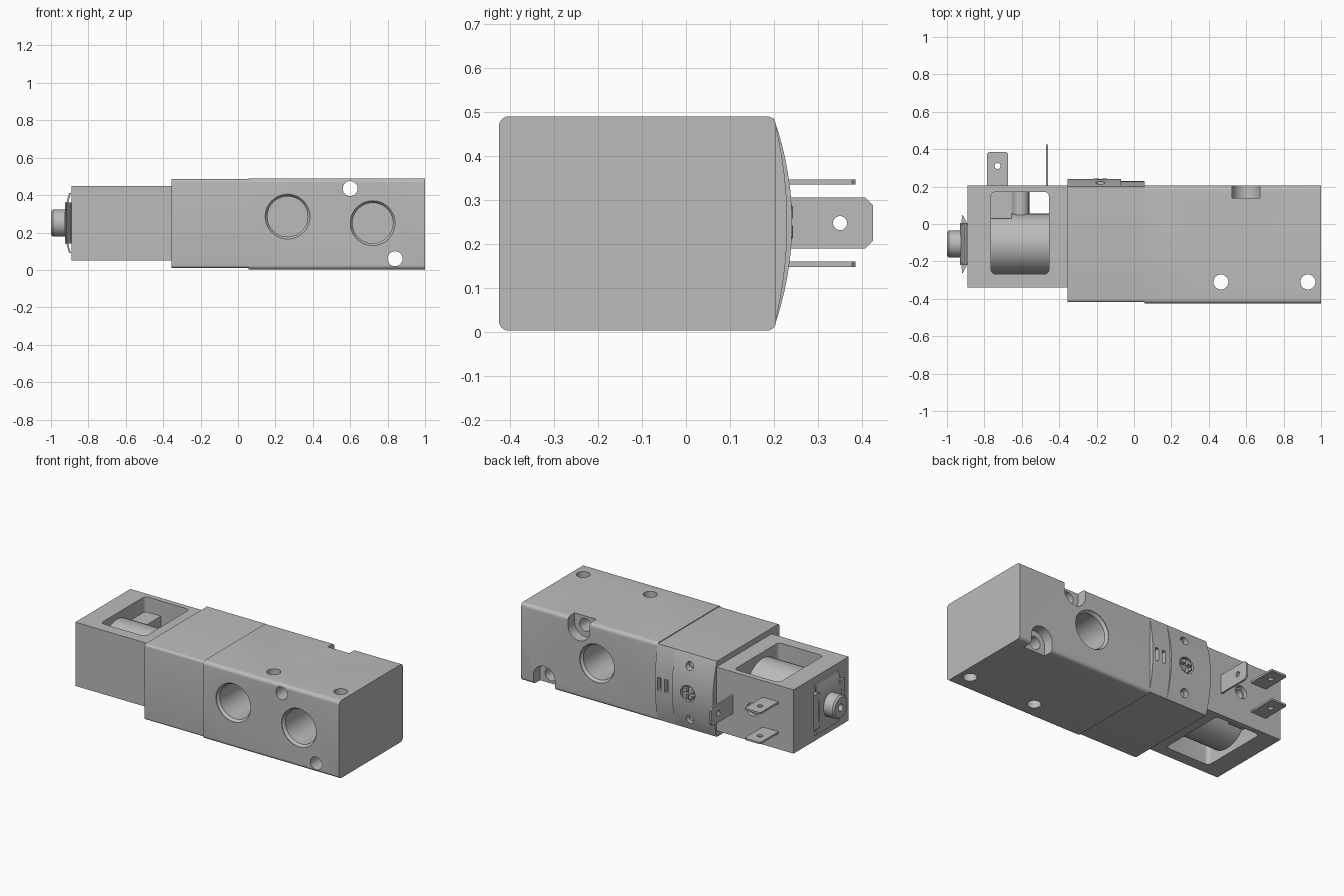
import bpy, bmesh, math
from mathutils import Vector

cube = bpy.data.objects.get("Cube")
if cube:
    bpy.data.objects.remove(cube, do_unlink=True)

grey = bpy.data.materials.new("plain grey")
grey.use_nodes = True
COLOUR = (0.5, 0.5, 0.5, 1)
grey.diffuse_color = COLOUR
grey.node_tree.nodes["Principled BSDF"].inputs["Base Color"].default_value = COLOUR


def loft(name, rings):
    """Closed solid through a list of rings of 3D points."""
    bm = bmesh.new()
    loops = [[bm.verts.new(p) for p in ring] for ring in rings]
    n = len(loops[0])
    for a, b in zip(loops, loops[1:]):
        for i in range(n):
            j = (i + 1) % n
            bm.faces.new((a[i], a[j], b[j], b[i]))
    bm.faces.new(loops[0])
    bm.faces.new(loops[-1])
    bmesh.ops.recalc_face_normals(bm, faces=bm.faces)
    mesh = bpy.data.meshes.new(name)
    bm.to_mesh(mesh)
    bm.free()
    mesh.materials.append(grey)
    obj = bpy.data.objects.new(name, mesh)
    bpy.context.collection.objects.link(obj)
    return obj


def place(axis, p, t):
    u, v = p
    return {"x": (t, u, v), "y": (u, t, v), "z": (u, v, t)}[axis]


def prism(name, pts, axis, a, b):
    return loft(name, [[place(axis, p, t) for p in pts] for t in (a, b)])


def circle(u, v, r, n=40):
    return [(u + r * math.cos(math.tau * i / n), v + r * math.sin(math.tau * i / n)) for i in range(n)]


def lathe(name, u, v, axis, steps):
    """Round solid; steps are (position along axis, radius)."""
    return loft(name, [[place(axis, p, t) for p in circle(u, v, r)] for t, r in steps])


def rounded(u0, u1, v0, v1, r, n=6):
    pts = []
    corners = [(u1 - r, v1 - r), (u0 + r, v1 - r), (u0 + r, v0 + r), (u1 - r, v0 + r)]
    for k, (cu, cv) in enumerate(corners):
        for i in range(n + 1):
            a = math.pi / 2 * (k + i / n)
            pts.append((cu + r * math.cos(a), cv + r * math.sin(a)))
    return pts


def rect(u0, u1, v0, v1):
    return [(u0, v0), (u1, v0), (u1, v1), (u0, v1)]


def cut(obj, cutters):
    """Subtract the cutters, bake the result and delete them."""
    for c in cutters:
        mod = obj.modifiers.new("cut", "BOOLEAN")
        mod.operation = "DIFFERENCE"
        mod.solver = "EXACT"
        mod.object = c
    bpy.context.view_layer.update()
    baked = bpy.data.meshes.new_from_object(obj.evaluated_get(bpy.context.evaluated_depsgraph_get()))
    obj.modifiers.clear()
    obj.data = baked
    for c in cutters:
        bpy.data.objects.remove(c, do_unlink=True)


MID = 0.25

# Valve body with ports, mounting holes and notched counterbores
body = prism("valve_body", rounded(-0.425, 0.205, 0.003, 0.49, 0.022), "x", 0.055, 1)
cutters = []
for x, z, face, inward in ((0.265, 0.285, -0.425, 1), (0.72, MID, -0.425, 1), (0.475, MID, 0.205, -1)):
    steps = [(face + inward * d, r) for d, r in ((-0.01, 0.12), (0.004, 0.12), (0.02, 0.108), (0.27, 0.108))]
    cutters.append(lathe("port_cutter", x, z, "y", steps))
for x, z, side in ((0.6, 0.435, 1), (0.84, 0.06, -1)):
    cutters.append(lathe("cross_hole_cutter", x, z, "y", [(-0.5, 0.04), (0.3, 0.04)]))
    arch = [(x + 0.075 * math.cos(a), z - side * 0.075 * math.sin(a))
            for a in (math.pi * i / 20 for i in range(21))]
    arch += [(x - 0.075, z + side * 0.2), (x + 0.075, z + side * 0.2)]
    cutters.append(prism("notch_cutter", arch, "y", 0.14, 0.3))
for x in (0.465, 0.93):
    cutters.append(lathe("vertical_hole_cutter", x, -0.31, "z", [(-0.1, 0.04), (0.6, 0.04)]))
cut(body, cutters)


# Pilot section with a domed back, in two slightly different heights
def domed(bulge, n=24):
    base = [p for p in rounded(-0.418, 0.2, 0.01, 0.485, 0.015) if p[0] < 0]
    arc = [(0.2 + bulge * (1 - s * s), 0.2475 + 0.2375 * s) for s in (-1 + 2 * i / n for i in range(n + 1))]
    return base + arc


adapter = prism("pilot_adapter", domed(0.03), "x", -0.07, 0.055)
cut(adapter, [prism("slot_cutter", rect(x - 0.012, x + 0.012, 0.21, 0.29), "y", 0.2, 0.3) for x in (0.025, -0.025)])
pilot = prism("pilot_section", domed(0.041), "x", -0.355, -0.07)
cut(pilot, [lathe("screw_cutter", -0.18, z, "y", [(0.18, 0.026), (0.3, 0.026)]) for z in (0.08, 0.415)]
    + [lathe("override_cutter", -0.18, MID, "y", [(0.2, 0.05), (0.3, 0.05)])])

# Manual override button with a crossed slot
button = lathe("override_button", -0.18, MID, "y", [(0.19, 0.042), (0.238, 0.042), (0.243, 0.036)])
cut(button, [prism("slot_cutter", rect(-0.18 - w, -0.18 + w, MID - h, MID + h), "y", 0.222, 0.3)
             for w, h in ((0.06, 0.008), (0.008, 0.06))])
for name, z in (("lower_screw", 0.08), ("upper_screw", 0.415)):
    lathe(name, -0.18, z, "y", [(0.17, 0.018), (0.197, 0.018)])

# Coil frame, open from top to bottom
frame = prism("coil_frame", rect(-0.34, 0.205, 0.05, 0.45), "x", -0.89, -0.355)
cut(frame, [prism("window_cutter", rounded(-0.765, -0.455, -0.268, 0.172, 0.025), "z", -0.1, 0.6),
            lathe("back_hole_cutter", -0.605, MID, "y", [(0.1, 0.04), (0.3, 0.04)])])

# Coil and the parts beside it
AXIS_Y = -0.107
lathe("coil", AXIS_Y, MID, "x", [(-0.77, 0.162), (-0.45, 0.162)])
prism("terminal_block", rect(-0.77, -0.655, 0.03, 0.175), "z", 0.145, 0.355)
boss = lathe("screw_boss", -0.605, MID, "y", [(0.03, 0.045), (0.18, 0.045)])
cut(boss, [lathe("boss_cutter", -0.605, MID, "y", [(0.08, 0.03), (0.3, 0.03)])])


# Terminal blades with clipped ends and a hole
def blade(name, axis, centre, half, tip, clip, at, hole):
    pts = [(centre - half, 0.18), (centre - half, tip - clip), (centre - half + clip, tip),
           (centre + half - clip, tip), (centre + half, tip - clip), (centre + half, 0.18)]
    ring = circle(centre, hole, 0.016, 24)
    if axis == "x":
        pts = [(v, u) for u, v in pts]
        ring = [(v, u) for u, v in ring]
    obj = prism(name, pts, axis, at - 0.006, at + 0.006)
    cut(obj, [prism("blade_cutter", ring, axis, at - 0.05, at + 0.05)])


blade("earth_blade", "x", 0.2475, 0.058, 0.425, 0.018, -0.465, 0.35)
blade("lower_blade", "z", -0.73, 0.055, 0.385, 0.008, 0.154, 0.31)
blade("upper_blade", "z", -0.73, 0.055, 0.385, 0.008, 0.341, 0.31)

# Bowed spring clip with side wings
bow = [(-0.93 + 0.027 * s * s, MID + 0.16 * s) for s in (-1 + i / 8 for i in range(17))]
strip = bow + [(x + 0.01, z) for x, z in reversed(bow)]
prism("spring_clip", strip, "y", AXIS_Y - 0.113, AXIS_Y + 0.113)
prism("clip_seat", rect(AXIS_Y - 0.113, AXIS_Y + 0.113, 0.16, 0.34), "x", -0.92, -0.88)
for name, s in (("left_clip_wing", 1), ("right_clip_wing", -1)):
    wing = [(-0.918, AXIS_Y + s * 0.158), (-0.925, AXIS_Y + s * 0.1), (-0.888, AXIS_Y + s * 0.105)]
    prism(name, wing, "z", 0.14, 0.36)

# Armature stem with a centre hole
stem = lathe("armature_stem", AXIS_Y, MID, "x", [(-1, 0.062), (-0.99, 0.072), (-0.88, 0.072)])
cut(stem, [lathe("stem_cutter", AXIS_Y, MID, "x", [(-1.1, 0.022), (-0.96, 0.022)])])

# Smooth shading with sharp edges kept
bpy.ops.object.select_all(action="DESELECT")
for obj in bpy.context.scene.objects:
    if obj.type == "MESH":
        obj.select_set(True)
        bpy.context.view_layer.objects.active = obj
bpy.ops.object.shade_smooth_by_angle(angle=math.radians(30))
